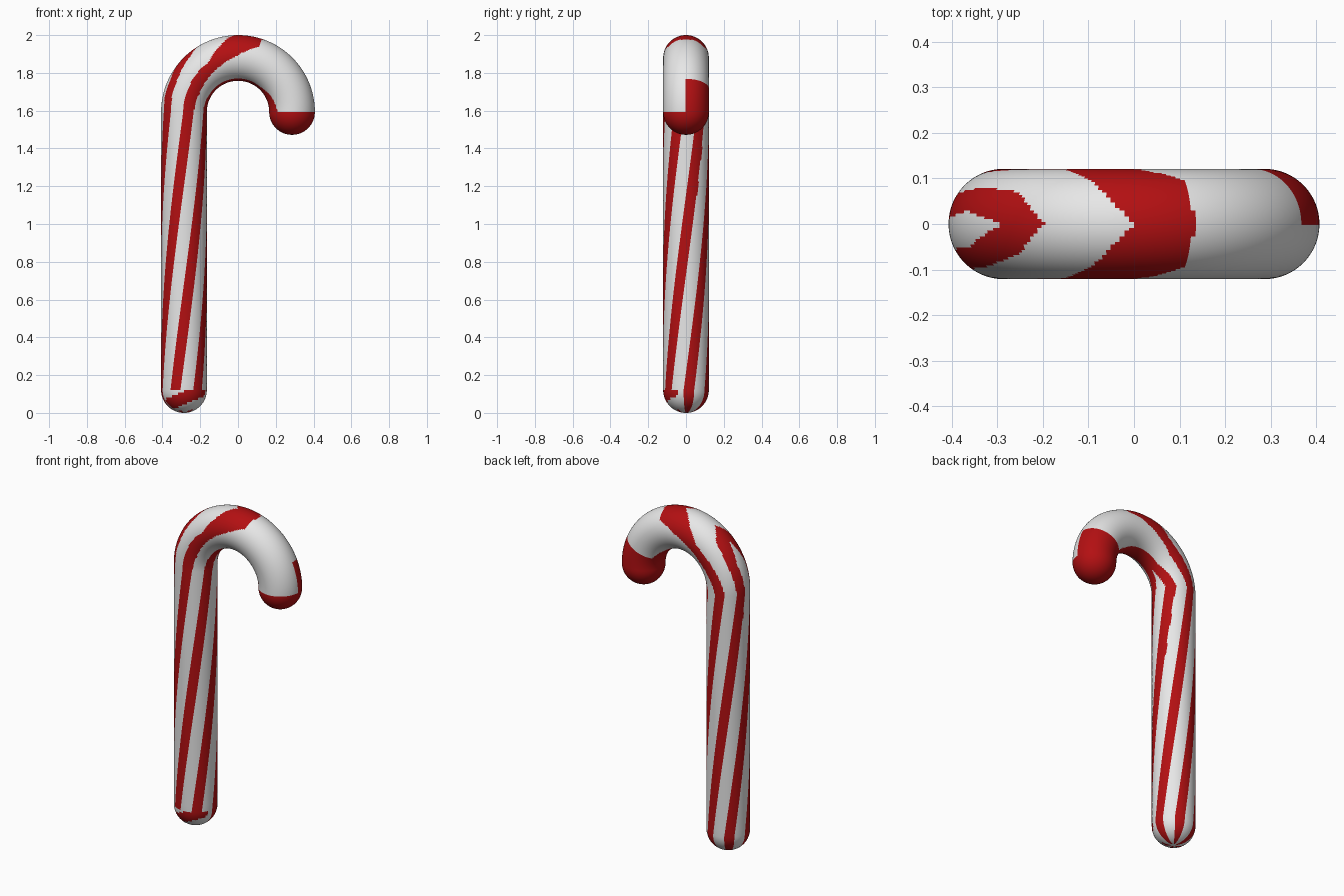
import bpy, bmesh, math
from mathutils import Vector

if "Cube" in bpy.data.objects:
    bpy.data.objects.remove(bpy.data.objects["Cube"])

R, r, Z0 = 0.286, 0.121, 1.593      # hook radius, tube radius, height where the hook starts
N = 120                             # sides (3 degrees each)
TWIST = 94.0                        # stripe twist along the straight shaft


def material(name, rgb):
    m = bpy.data.materials.new(name)
    m.diffuse_color = (*rgb, 1)
    m.use_nodes = True
    m.node_tree.nodes["Principled BSDF"].inputs["Base Color"].default_value = m.diffuse_color
    return m


def lerp(points, x):
    """Piecewise linear curve through (x, y) points."""
    for (x0, y0), (x1, y1) in zip(points, points[1:]):
        if x <= x1:
            return y0 + (y1 - y0) * (x - x0) / (x1 - x0)
    return points[-1][1]


# stripe borders on the hook: angle away from the outer rim, along the hook angle
BANDS = [
    ([(0, 28), (25, 24), (45, 0)], [(0, 56), (30, 50), (50, 33), (61, 0)]),
    ([(0, 88), (30, 87), (60, 80), (75, 52), (90, 0)],
     [(0, 116), (25, 120), (45, 115), (70, 102), (90, 84), (108, 52), (109, 0)]),
    ([(0, 148), (40, 155), (130, 155), (154, 140), (180, 130)], [(0, 178), (30, 181), (180, 181)]),
]


def straight_stripe(phi, twist):
    return abs((phi - twist + 22 + 30) % 60 - 30) < 14.5


def hook_stripe(a, phi):
    psi = (phi + 90) % 360
    back = psi > 180
    psi = min(psi, 360 - psi)
    if a > 154 and (back or psi < 0):
        return True
    q = psi + (24 * max(0, 1 - a / 45) if back else 0)
    return any(lerp(lo, a) < q < lerp(hi, a) for lo, hi in BANDS)


def is_red(part, s, phi, co):
    if part == "tip":
        return True
    if part == "hook":
        return hook_stripe(s, phi)
    if part == "foot" and co.y < -0.045:
        return abs(co.z - (0.035 + 0.42 * (co.x + 0.39))) < 0.035
    return straight_stripe(phi, s)


# path rings: (part, value, twist, centre, inward direction, radius)
rings = []
X = Vector((1, 0, 0))
for i in range(1, 15):
    t = math.radians(90 * i / 14)
    rings.append(("foot", 0, 0, Vector((-R, 0, r - r * math.cos(t))), X, r * math.sin(t)))
for i in range(1, 41):
    f = i / 40
    rings.append(("shaft", TWIST * (f - 0.5 / 40), TWIST * f,
                  Vector((-R, 0, r + (Z0 - r) * f)), X, r))
for i in range(1, 121):
    a = math.radians(180 * i / 120)
    inward = Vector((math.cos(a), 0, -math.sin(a)))
    rings.append(("hook", math.degrees(a) - 0.75, TWIST, Vector((0, 0, Z0)) - R * inward, inward, r))
for i in range(1, 14):
    t = math.radians(90 * i / 14)
    rings.append(("tip", 0, TWIST, Vector((R, 0, Z0 - r * math.sin(t))), -X, r * math.cos(t)))

# sweep the tube
bm = bmesh.new()
step = 360 / N
loops = []
for part, s, tw, c, inward, rad in rings:
    row = []
    for j in range(N):
        p = math.radians(j * step + tw)
        row.append(bm.verts.new(c + rad * (math.sin(p) * inward + math.cos(p) * Vector((0, -1, 0)))))
    loops.append(row)

for k in range(1, len(rings)):
    part, s, tw = rings[k][:3]
    mid_tw = (tw + rings[k - 1][2]) / 2
    for j in range(N):
        n = (j + 1) % N
        f = bm.faces.new((loops[k - 1][j], loops[k - 1][n], loops[k][n], loops[k][j]))
        phi = (j + 0.5) * step + mid_tw
        f.material_index = int(is_red(part, s, phi, f.calc_center_median()))

# close both rounded ends
for row, z, x, m in ((loops[0], 0, -R, 0), (loops[-1], Z0 - r, R, 1)):
    pole = bm.verts.new((x, 0, z))
    for j in range(N):
        bm.faces.new((row[j], row[(j + 1) % N], pole)).material_index = m
bmesh.ops.recalc_face_normals(bm, faces=bm.faces)
for f in bm.faces:
    f.smooth = True

mesh = bpy.data.meshes.new("striped_cane")
bm.to_mesh(mesh)
bm.free()
mesh.materials.append(material("sugar_white", (0.8, 0.8, 0.8)))
mesh.materials.append(material("peppermint_red", (0.45, 0.005, 0.006)))
cane = bpy.data.objects.new("striped_cane", mesh)
bpy.context.collection.objects.link(cane)
